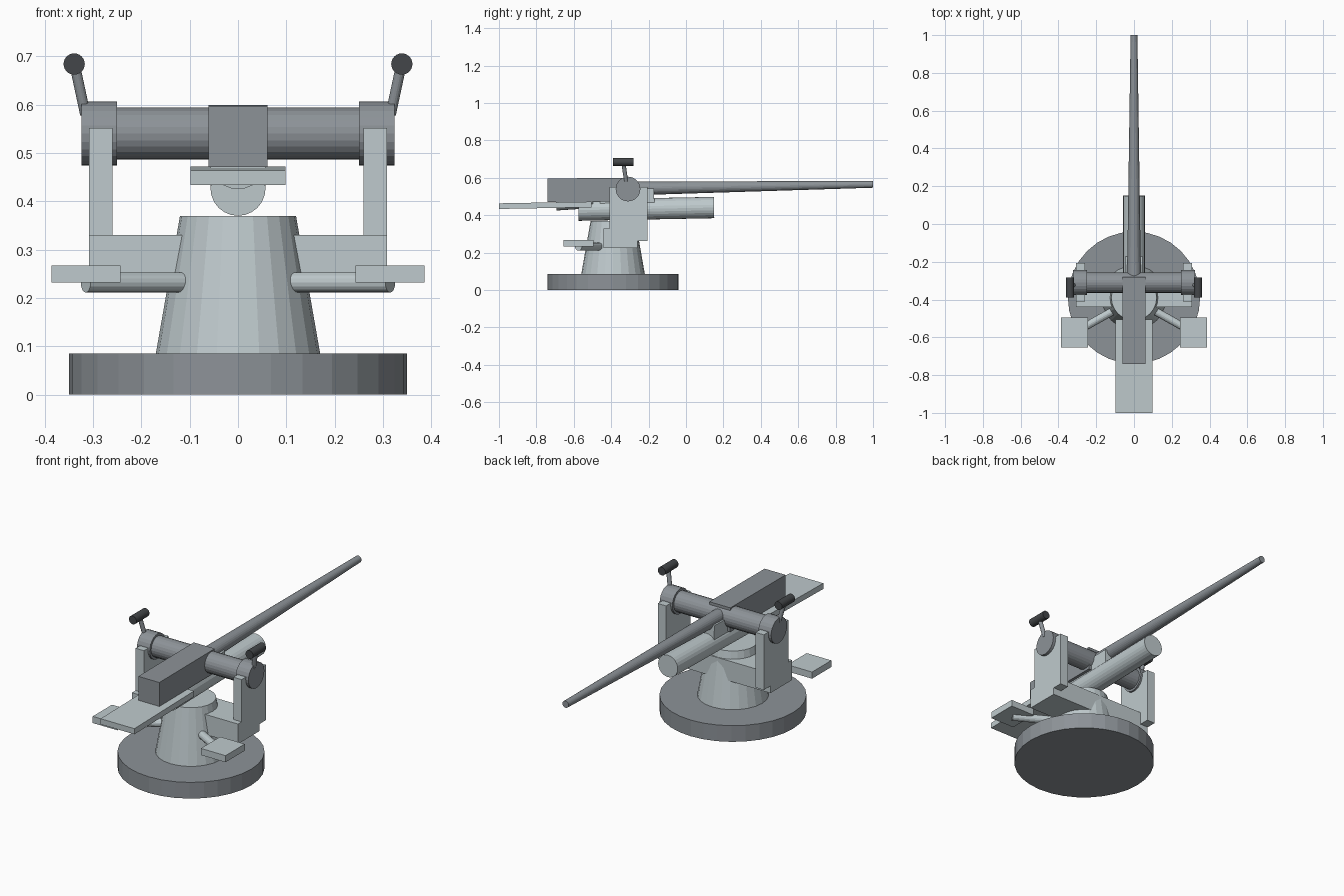
import bpy, bmesh
from math import atan
from mathutils import Vector, Matrix

if "Cube" in bpy.data.objects:
    bpy.data.objects.remove(bpy.data.objects["Cube"])

TILT = atan(0.018)  # slight elevation of the gun


def paint(name, colour):
    mat = bpy.data.materials.new(name)
    mat.diffuse_color = (*colour, 1)
    mat.use_nodes = True
    mat.node_tree.nodes["Principled BSDF"].inputs["Base Color"].default_value = mat.diffuse_color
    return mat


LIGHT = paint("light_grey_paint", (0.52, 0.59, 0.61))
DARK = paint("gunmetal", (0.265, 0.29, 0.313))
BLACK = paint("black_grip", (0.057, 0.062, 0.067))


def finish(bm, name, mat):
    bmesh.ops.recalc_face_normals(bm, faces=bm.faces)
    me = bpy.data.meshes.new(name)
    bm.to_mesh(me)
    bm.free()
    me.materials.append(mat)
    ob = bpy.data.objects.new(name, me)
    bpy.context.collection.objects.link(ob)
    return ob


def box(name, mat, lo, hi, tilt=0.0):
    lo, hi = Vector(lo), Vector(hi)
    m = (Matrix.Translation((lo + hi) / 2) @ Matrix.Rotation(tilt, 4, 'X')
         @ Matrix.Diagonal((*(hi - lo), 1)))
    bm = bmesh.new()
    bmesh.ops.create_cube(bm, size=1, matrix=m)
    return finish(bm, name, mat)


def rod(name, mat, a, b, r1, r2=None, n=24):
    a, b = Vector(a), Vector(b)
    d = b - a
    m = Matrix.Translation((a + b) / 2) @ d.to_track_quat('Z', 'Y').to_matrix().to_4x4()
    bm = bmesh.new()
    bmesh.ops.create_cone(bm, cap_ends=True, segments=n, radius1=r1,
                          radius2=r1 if r2 is None else r2, depth=d.length, matrix=m)
    return finish(bm, name, mat)


# Base and pedestal
rod("base_disc", DARK, (0, -0.39, 0), (0, -0.39, 0.085), 0.35, n=32)
rod("pedestal", LIGHT, (0, -0.39, 0.085), (0, -0.39, 0.37), 0.17, 0.12)

# Yoke crossbar
box("yoke_crossbar", LIGHT, (-0.308, -0.44, 0.225), (0.308, -0.26, 0.33))

# Gun: barrel, breech, cradle, recoil cylinder, loading tray
rod("barrel", DARK, (0, -0.30, 0.543), (0, 1.0, 0.565), 0.037, 0.018)
box("breech", DARK, (-0.061, -0.74, 0.472), (0.061, -0.28, 0.598), TILT * 0.3)
box("cradle", LIGHT, (-0.045, -0.46, 0.46), (0.045, -0.17, 0.54), TILT)
rod("breech_underside", LIGHT, (0, -0.695, 0.484), (0, -0.50, 0.497), 0.059)
rod("recoil_cylinder", LIGHT, (0, -0.575, 0.427), (0, 0.15, 0.441), 0.057)
box("loading_tray", LIGHT, (-0.098, -1.0, 0.438), (0.098, -0.505, 0.468), TILT)

# Trunnion shaft
rod("trunnion_shaft", DARK, (-0.26, -0.31, 0.54), (0.26, -0.31, 0.54), 0.054)

# Paired side parts
for s, side in ((-1, "left"), (1, "right")):
    x0, x1 = sorted((s * 0.26, s * 0.308))
    box(side + "_yoke_arm", LIGHT, (x0, -0.41, 0.262), (x1, -0.206, 0.552))
    rod(side + "_trunnion_hub", DARK, (s * 0.25, -0.31, 0.54), (s * 0.324, -0.31, 0.54), 0.066)
    rod(side + "_handle_stem", DARK, (s * 0.316, -0.32, 0.58), (s * 0.338, -0.335, 0.683), 0.011, n=16)
    rod(side + "_handle_grip", BLACK, (s * 0.339, -0.39, 0.684), (s * 0.339, -0.282, 0.684), 0.022)
    rod(side + "_seat_arm", LIGHT, (s * 0.11, -0.46, 0.232), (s * 0.315, -0.575, 0.232), 0.021, n=16)
    x0, x1 = sorted((s * 0.243, s * 0.386))
    box(side + "_seat", LIGHT, (x0, -0.655, 0.232), (x1, -0.495, 0.267))
